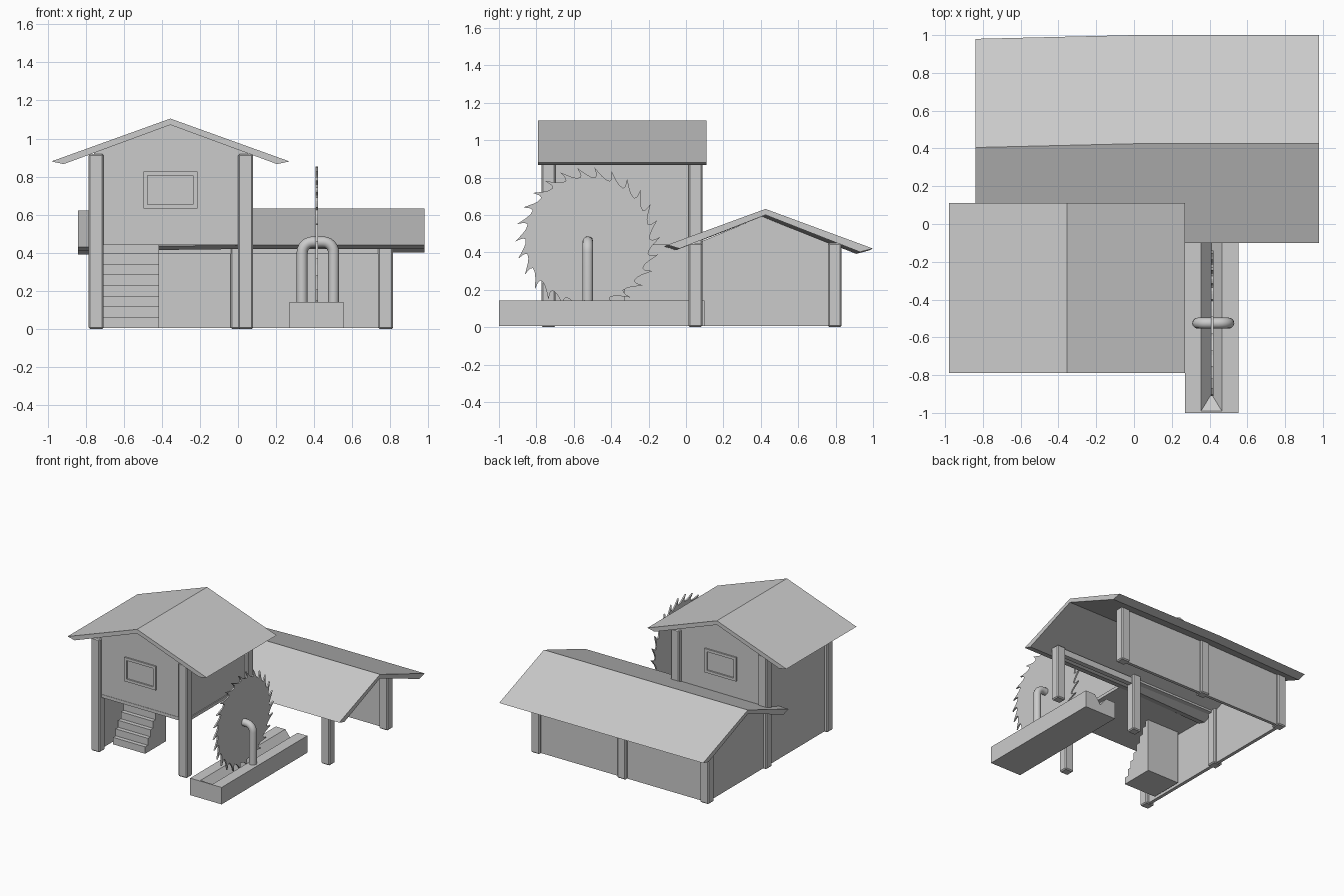
import bpy, bmesh, math
from mathutils import Vector

if "Cube" in bpy.data.objects:
    bpy.data.objects.remove(bpy.data.objects["Cube"])


def finish(name, bm):
    bmesh.ops.recalc_face_normals(bm, faces=bm.faces)
    me = bpy.data.meshes.new(name)
    bm.to_mesh(me)
    bm.free()
    ob = bpy.data.objects.new(name, me)
    bpy.context.collection.objects.link(ob)
    return ob


def box(name, x, y, z, bevel=0):
    """Box from (min, max) pairs on each axis."""
    bm = bmesh.new()
    bmesh.ops.create_cube(bm, size=1)
    for v in bm.verts:
        v.co = Vector([(a + b) / 2 + c * (b - a) for (a, b), c in zip((x, y, z), v.co)])
    ob = finish(name, bm)
    if bevel:
        m = ob.modifiers.new("bevel", "BEVEL")
        m.width, m.segments = bevel, 1
    return ob


def loft(name, rings):
    """Skin between equal-length rings of points, with end caps."""
    bm = bmesh.new()
    vs = [[bm.verts.new(p) for p in r] for r in rings]
    n = len(vs[0])
    for a, b in zip(vs, vs[1:]):
        for i in range(n):
            bm.faces.new((a[i], a[(i + 1) % n], b[(i + 1) % n], b[i]))
    bm.faces.new(vs[0])
    bm.faces.new(vs[-1])
    return finish(name, bm)


def prism_y(name, pts, y0, y1):
    return loft(name, [[(x, y, z) for x, z in pts] for y in (y0, y1)])


def prism_x(name, pts, x0, x1):
    return loft(name, [[(x, y, z) for y, z in pts] for x in (x0, x1)])


# Posts: tall house corners, then shed
posts = [(-.745, -.735, .92), (.04, -.735, .92), (-.745, .05, .92), (.04, .05, .92),
         (.775, .05, .45), (-.745, .795, .445), (.0, .795, .45), (.775, .795, .45)]
for i, (x, y, h) in enumerate(posts):
    box(f"post_{i + 1}", (x - .039, x + .039), (y - .037, y + .037), (0, h), .008)

# Tall house roof, gable walls, side walls and floor
prism_y("tall_roof", [(-.98, .88), (-.355, 1.105), (.27, .88),
                      (.205, .866), (-.355, 1.072), (-.915, .866)], -.79, .11)
gable = [(-.745, .45), (.04, .45), (.04, .93), (-.355, 1.075), (-.745, .93)]
prism_y("tall_front_wall", gable, -.742, -.715)
prism_y("tall_back_wall", gable, .03, .057)
box("tall_right_wall", (.025, .052), (-.735, .05), (.45, .93))
box("tall_left_wall", (-.757, -.73), (-.735, .05), (.005, .93))
box("upper_floor", (-.75, .06), (-.745, .06), (.44, .465))

# Windows: flat panel with a thin frame, front and back
for side, y, d in (("front", -.742, -1), ("back", .057, 1)):
    w, h, t = .12, .075, .022
    cx, cz = -.355, .73
    ya, yb = sorted((y - d * .005, y + d * .012))
    for s in (-1, 1):
        box(f"{side}_window_rail", (cx - w - t, cx + w + t),
            (ya, yb), tuple(sorted((cz + s * h, cz + s * (h + t)))))
        box(f"{side}_window_stile", tuple(sorted((cx + s * w, cx + s * (w + t)))),
            (ya, yb), (cz - h, cz + h))

# Stairs: eight solid steps
n, y0, run, top = 8, -.60, .27, .455
steps = [(y0, .005)]
for i in range(n):
    y = y0 + i * run / n
    z = .005 + (i + 1) * (top - .005) / n
    steps += [(y, z), (y + run / n, z)]
steps.append((y0 + run, .005))
prism_x("stairs", steps, -.705, -.415)

# Shed roof, slightly bent towards its left end
prof = [(-.10, .44), (.425, .632), (1.0, .42), (.93, .402), (.425, .60), (-.035, .42)]
loft("shed_roof", [[(x, y + dy, z + dz) for y, z in prof]
                   for x, dy, dz in ((.98, 0, 0), (0, 0, 0), (-.84, -.02, -.01))])

# Shed walls and beams
prism_x("shed_left_wall", [(.05, .005), (.795, .005), (.795, .437), (.405, .592), (.05, .445)], -.757, -.73)
box("shed_back_wall", (-.745, .775), (.785, .81), (.005, .448))
box("shed_front_beam", (.04, .775), (.03, .07), (.395, .445))
box("shed_back_beam", (-.745, .775), (.765, .79), (.395, .44))

# Saw table with a V groove cut in its top
table = box("saw_table", (.27, .553), (-1, .10), (.005, .143))
s = [(.30, .213), (.52, .213), (.41, .073)]
cut = loft("groove_cutter", [[(.30, -1.08, .213), (.52, -1.08, .213), (.41, -.90, .073)],
                             [(x, .2, z) for x, z in s]])
cut.hide_render = True
cut.hide_viewport = True
cut.display_type = "WIRE"
m = table.modifiers.new("groove", "BOOLEAN")
m.operation, m.object, m.solver = "DIFFERENCE", cut, "EXACT"

# Saw blade: hooked teeth around a disc
teeth, cy, cz = 26, -.525, .47
pitch = 2 * math.pi / teeth
tooth = [(0, .332), (.3, .334), (.6, .347), (.85, .364), (1.12, .386), (1.0, .36), (.95, .345)]
blade = []
for i in range(teeth):
    for f, r in tooth:
        a = (i + f) * pitch
        blade.append((cy + r * math.cos(a), cz + r * math.sin(a)))
prism_x("saw_blade", blade, .408, .420)

# Axle hoop: bent round bar straddling the blade
path = [(.345, .13)]
for c, a0 in ((.40, 180), (.455, 90)):
    for k in range(7):
        a = math.radians(a0 - k * 15)
        path.append((c + .055 * math.cos(a), .402 + .055 * math.sin(a)))
path.append((.51, .13))
cu = bpy.data.curves.new("axle_hoop", "CURVE")
cu.dimensions = "3D"
cu.bevel_depth, cu.bevel_resolution = .029, 4
cu.use_fill_caps = True
sp = cu.splines.new("POLY")
sp.points.add(len(path) - 1)
for p, (x, z) in zip(sp.points, path):
    p.co = (x - .008, -.525, z, 1)
    p.radius = 1
sp.use_smooth = True
bpy.context.collection.objects.link(bpy.data.objects.new("axle_hoop", cu))
